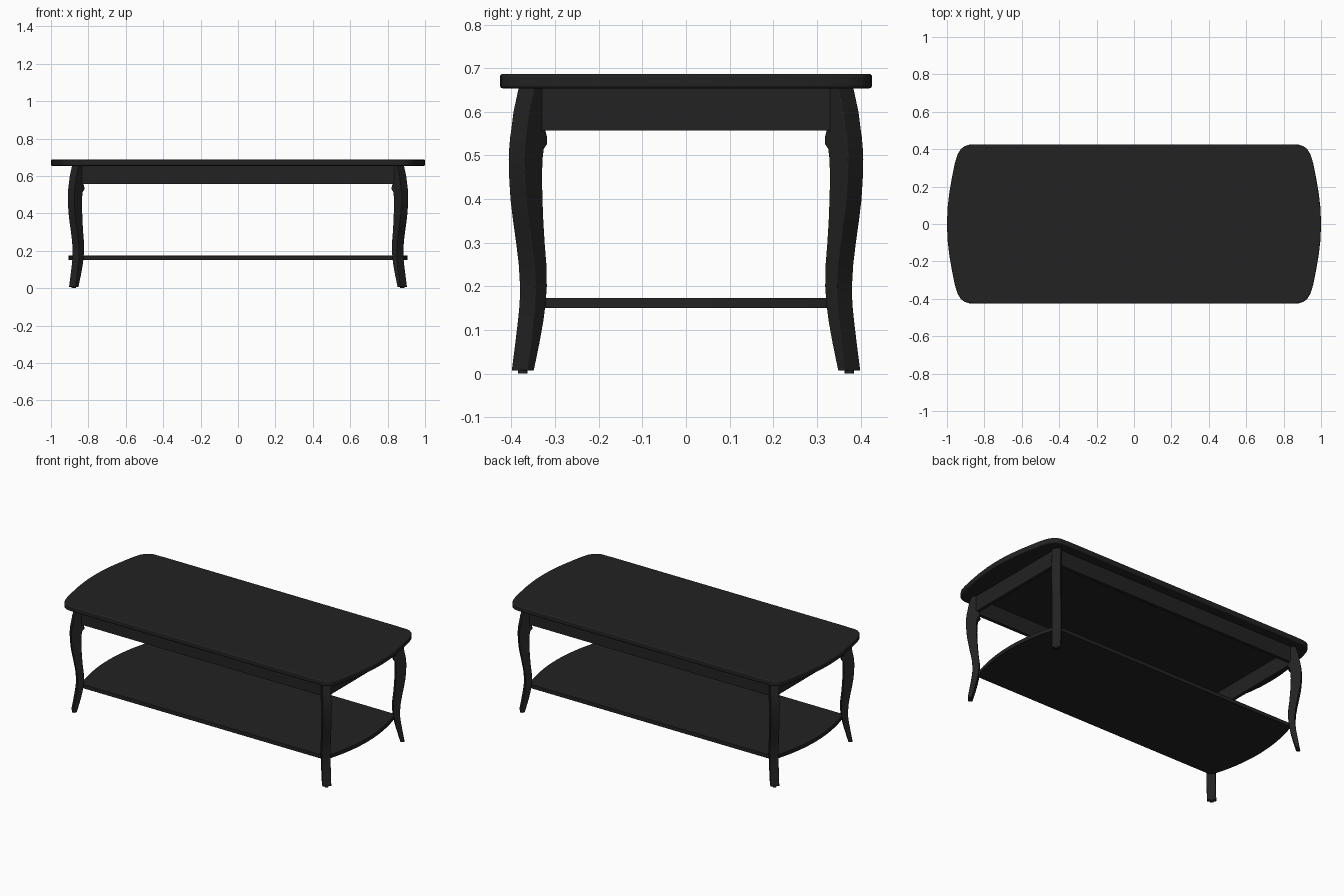
import bpy, bmesh, math

if "Cube" in bpy.data.objects:
    bpy.data.objects.remove(bpy.data.objects["Cube"])

black = bpy.data.materials.new("black_wood")
black.diffuse_color = (0.016, 0.016, 0.016, 1)
black.use_nodes = True
black.node_tree.nodes["Principled BSDF"].inputs["Base Color"].default_value = black.diffuse_color


def finish(bm, name, bevel=0):
    bmesh.ops.recalc_face_normals(bm, faces=bm.faces)
    me = bpy.data.meshes.new(name)
    bm.to_mesh(me)
    bm.free()
    ob = bpy.data.objects.new(name, me)
    bpy.context.collection.objects.link(ob)
    me.materials.append(black)
    if bevel:
        m = ob.modifiers.new("bevel", 'BEVEL')
        m.width = bevel
        m.segments = 3
        m.limit_method = 'ANGLE'
        m.angle_limit = math.radians(50)
    bpy.ops.object.select_all(action='DESELECT')
    ob.select_set(True)
    bpy.context.view_layer.objects.active = ob
    bpy.ops.object.shade_smooth_by_angle(angle=math.radians(30))
    return ob


def board(name, quarter, z0, z1, bevel):
    """Flat board from one quarter of its outline, running corner to end centre (y = 0)."""
    half = quarter + [(x, -y) for x, y in reversed(quarter[:-1])]
    outline = half + [(-x, -y) for x, y in half]
    bm = bmesh.new()
    face = bm.faces.new([bm.verts.new((x, y, z0)) for x, y in outline])
    ext = bmesh.ops.extrude_face_region(bm, geom=[face])
    for v in ext["geom"]:
        if isinstance(v, bmesh.types.BMVert):
            v.co.z = z1
    return finish(bm, name, bevel)


def box(name, x0, x1, y0, y1, z0, z1):
    bm = bmesh.new()
    bmesh.ops.create_cube(bm, size=1)
    for v in bm.verts:
        v.co = ((x0 + x1) / 2 + v.co.x * (x1 - x0),
                (y0 + y1) / 2 + v.co.y * (y1 - y0),
                (z0 + z1) / 2 + v.co.z * (z1 - z0))
    return finish(bm, name)


# Table top: bowed ends and rounded corners
board("table_top", [(0.80, 0.426), (0.88, 0.424), (0.904, 0.417), (0.925, 0.402),
                    (0.943, 0.373), (0.958, 0.325), (0.973, 0.25), (0.987, 0.17),
                    (0.997, 0.085), (1.0, 0)], 0.654, 0.687, 0.006)

# Lower shelf: bowed ends reaching into the legs
N = 8
board("lower_shelf", [(0.85 + 0.057 * (1 - (1 - i / N) ** 2), 0.347 * (1 - i / N))
                      for i in range(N + 1)], 0.15, 0.174, 0.002)

# Aprons
for s, side in ((-1, "front"), (1, "back")):
    ys = sorted((s * 0.345, s * 0.365))
    box(side + "_apron", -0.86, 0.86, *ys, 0.557, 0.656)
for s, side in ((-1, "left"), (1, "right")):
    xs = sorted((s * 0.85, s * 0.87))
    box(side + "_apron", *xs, -0.355, 0.355, 0.557, 0.656)

# Curved legs set diagonally: rows of (z, inner y, outer y) as seen from the side
PROFILE = [(0.656, 0.324, 0.384), (0.60, 0.323, 0.396), (0.56, 0.322, 0.401),
           (0.54, 0.317, 0.404), (0.527, 0.317, 0.405), (0.515, 0.325, 0.406),
           (0.49, 0.328, 0.407), (0.45, 0.329, 0.406), (0.40, 0.328, 0.403),
           (0.35, 0.326, 0.397), (0.30, 0.323, 0.390), (0.25, 0.319, 0.384),
           (0.20, 0.318, 0.381), (0.16, 0.321, 0.382), (0.12, 0.326, 0.386),
           (0.07, 0.335, 0.392), (0.007, 0.348, 0.400)]
H = 0.018    # half the leg width seen along an axis
DX = 0.504   # offset between leg x and leg y


def leg(name, sx, sy):
    bm = bmesh.new()
    rings = []
    for z, a, b in PROFILE:
        a, b = a + H, b - H
        pts = [(a + H, a - H), (b + H, b - H), (b - H, b + H), (a - H, a + H)]
        rings.append([bm.verts.new((sx * (x + DX), sy * y, z)) for x, y in pts])
    for r, q in zip(rings, rings[1:]):
        for i in range(4):
            j = (i + 1) % 4
            bm.faces.new((r[i], r[j], q[j], q[i]))
    bm.faces.new(rings[0])
    bm.faces.new(rings[-1])
    return finish(bm, name, 0.002)


def foot_pad(name, sx, sy):
    bm = bmesh.new()
    bmesh.ops.create_cone(bm, cap_ends=True, segments=16, radius1=0.011, radius2=0.011, depth=0.01)
    for v in bm.verts:
        v.co.x += sx * (0.374 + DX)
        v.co.y += sy * 0.374
        v.co.z += 0.005
    return finish(bm, name)


for sx, a in ((-1, "left"), (1, "right")):
    for sy, b in ((-1, "front"), (1, "back")):
        leg(f"{b}_{a}_leg", sx, sy)
        foot_pad(f"{b}_{a}_foot_pad", sx, sy)
